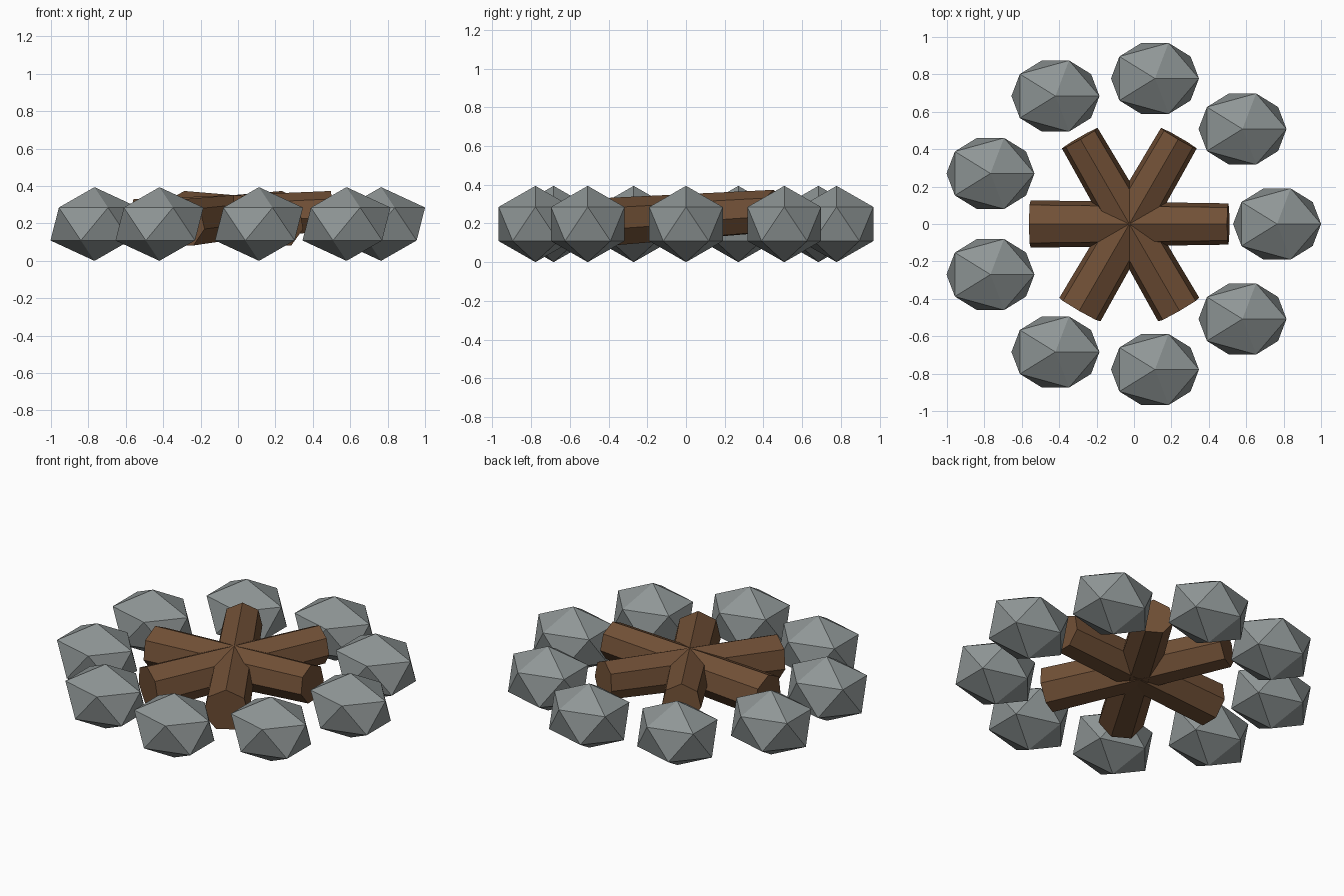
import bpy, math
from mathutils import Matrix, Vector

if "Cube" in bpy.data.objects:
    bpy.data.objects.remove(bpy.data.objects["Cube"])

CX = -0.025  # centre of the fire ring


def material(name, rgb):
    m = bpy.data.materials.new(name)
    m.diffuse_color = (*rgb, 1)
    m.use_nodes = True
    m.node_tree.nodes["Principled BSDF"].inputs["Base Color"].default_value = m.diffuse_color
    return m


stone_grey = material("stone grey", (0.275, 0.305, 0.305))
log_brown = material("log brown", (0.165, 0.08, 0.037))

# ring of nine squashed stones, all facing the same way
for i in range(9):
    a = math.radians(40 * i)
    bpy.ops.mesh.primitive_ico_sphere_add(subdivisions=1, radius=1)
    o = bpy.context.object
    o.name = f"stone_{i + 1}"
    o.location = (CX + 0.79 * math.cos(a), 0.79 * math.sin(a), 0.197)
    o.scale = (0.263, 0.2235, 0.197)
    o.data.materials.append(stone_grey)

# three crossed seven-sided logs, tapered and tilted up at the thin end
for i in range(3):
    bpy.ops.mesh.primitive_cone_add(vertices=7, radius1=0.13, radius2=0.113, depth=1.06)
    o = bpy.context.object
    o.name = f"log_{i + 1}"
    # lay the axis along +x with one corner pointing straight up
    first = o.data.vertices[0].co
    spin = math.pi - math.atan2(first.y, first.x)
    lay = Matrix.Rotation(math.pi / 2 - 0.058, 4, 'Y') @ Matrix.Rotation(spin, 4, 'Z')
    turn = Matrix.Rotation(math.radians(60 * i), 4, 'Z')
    o.matrix_world = Matrix.Translation(Vector((CX, 0, 0.23))) @ turn @ lay
    o.data.materials.append(log_brown)
